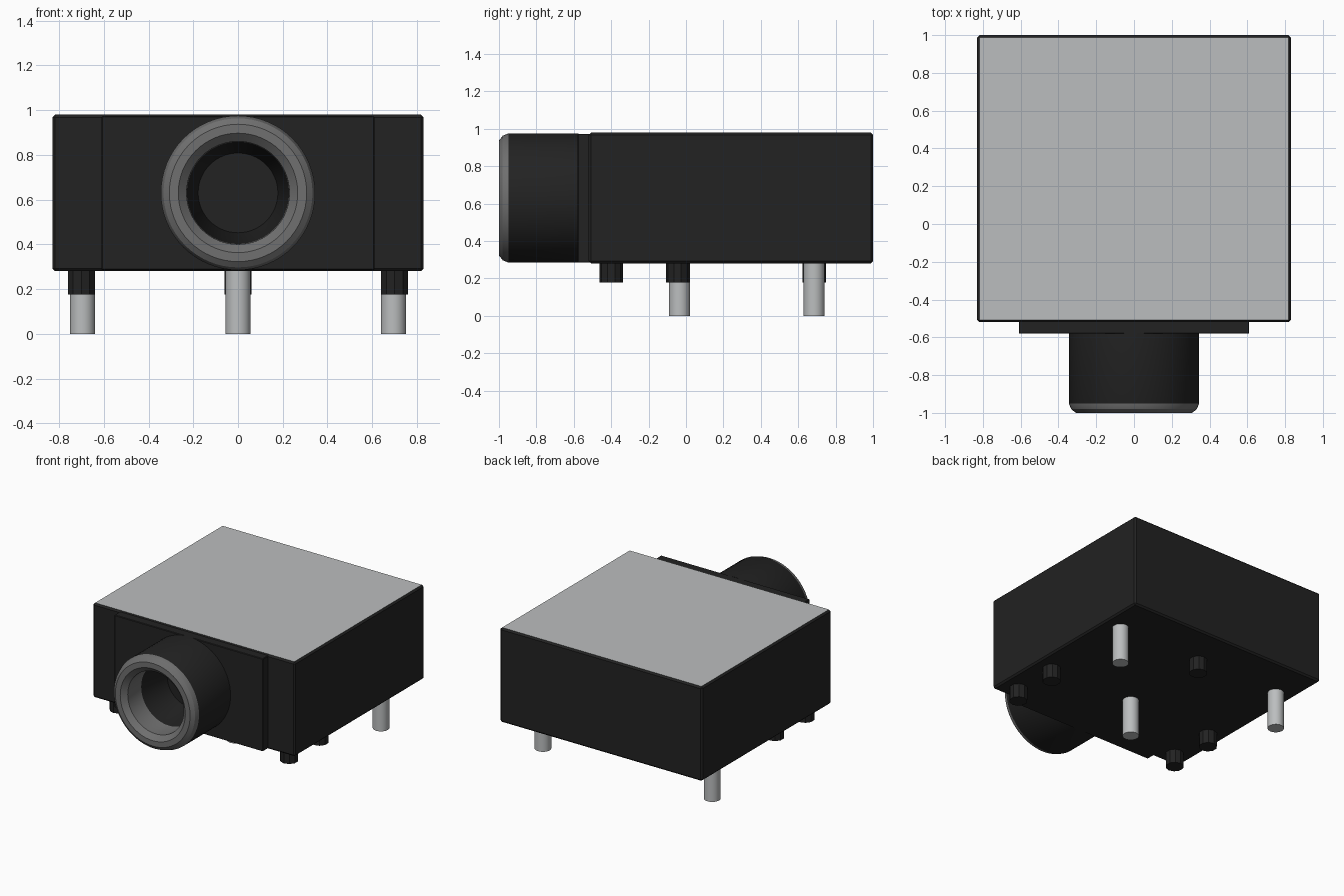
import bpy
import bmesh
import math
from mathutils import Matrix

cube = bpy.data.objects.get("Cube")
if cube:
    bpy.data.objects.remove(cube, do_unlink=True)


def material(name, color):
    m = bpy.data.materials.new(name)
    m.use_nodes = True
    m.diffuse_color = (*color, 1)
    m.node_tree.nodes["Principled BSDF"].inputs["Base Color"].default_value = (*color, 1)
    return m


BLACK = material("black plastic", (0.016, 0.016, 0.016))
GRAY = material("gray metal", (0.16, 0.16, 0.16))
SILVER = material("silver", (0.5, 0.515, 0.52))


def finish(name, bm, mats, smooth=False):
    bmesh.ops.recalc_face_normals(bm, faces=bm.faces)
    mesh = bpy.data.meshes.new(name)
    bm.to_mesh(mesh)
    bm.free()
    for m in mats:
        mesh.materials.append(m)
    ob = bpy.data.objects.new(name, mesh)
    bpy.context.collection.objects.link(ob)
    bpy.ops.object.select_all(action="DESELECT")
    ob.select_set(True)
    bpy.context.view_layer.objects.active = ob
    if smooth:
        bpy.ops.object.shade_smooth_by_angle(angle=math.radians(25))
    return ob


def box(name, lo, hi, bevel, mats):
    bm = bmesh.new()
    bmesh.ops.create_cube(bm, size=1)
    for v in bm.verts:
        v.co = [a if c < 0 else b for c, a, b in zip(v.co, lo, hi)]
    bmesh.ops.bevel(bm, geom=bm.edges[:], offset=bevel, segments=1, affect="EDGES")
    if len(mats) > 1:
        for f in bm.faces:
            f.normal_update()
            f.material_index = int(f.normal.z > 0.99)
    return finish(name, bm, mats)


def post(name, x, y, z0, z1, r, sides, mat, smooth):
    bm = bmesh.new()
    bmesh.ops.create_cone(bm, cap_ends=True, segments=sides, radius1=r, radius2=r,
                          depth=z1 - z0, matrix=Matrix.Translation((x, y, (z0 + z1) / 2)))
    return finish(name, bm, [mat], smooth)


def lathe_y(name, profile, z, mats, metal=(), sides=64):
    """Revolve (radius, y) points about a horizontal axis; cap where the ends are open."""
    bm = bmesh.new()
    rings = []
    for r, y in profile:
        angles = [math.tau * i / sides for i in range(sides)]
        rings.append([bm.verts.new((r * math.cos(a), y, z + r * math.sin(a))) for a in angles])
    for k in range(len(rings) - 1):
        a, b = rings[k], rings[k + 1]
        for i in range(sides):
            j = (i + 1) % sides
            f = bm.faces.new((a[i], a[j], b[j], b[i]))
            f.material_index = int(k in metal)
    bm.faces.new(rings[0])
    bm.faces.new(rings[-1])
    return finish(name, bm, mats, True)


AXIS = 0.63

# Housing with silver top, and the raised front plate
body = box("housing", (-0.83, -0.52, 0.28), (0.83, 1, 0.98), 0.012, [BLACK, SILVER])
plate = box("front_plate", (-0.61, -0.58, 0.285), (0.61, -0.51, 0.973), 0.004, [BLACK])

# Clearance for the socket behind the plate
cutter = lathe_y("bore_cutter", [(0.2, -0.7), (0.2, -0.25)], AXIS, [BLACK])
cutter.hide_render = True
for ob in (body, plate):
    bpy.context.view_layer.objects.active = ob
    mod = ob.modifiers.new("bore", "BOOLEAN")
    mod.operation = "DIFFERENCE"
    mod.solver = "EXACT"
    mod.object = cutter
    bpy.ops.object.modifier_apply(modifier=mod.name)
bpy.data.objects.remove(cutter, do_unlink=True)

# Barrel: outer wall, rounded metal lip, metal sleeve, tapering bore
barrel_profile = [
    (0.345, -0.575), (0.345, -0.95), (0.333, -0.98), (0.307, -1.0),
    (0.267, -1.0), (0.23, -0.965), (0.228, -0.81), (0.12, -0.3),
]
lathe_y("barrel", barrel_profile, AXIS, [BLACK, GRAY], metal=range(1, 6))

# Locating pegs
pegs = [(s * 0.7, y) for s in (-1, 1) for y in (-0.4, -0.045)] + [(0, 0.685)]
for n, (x, y) in enumerate(pegs, 1):
    post(f"locating_peg_{n}", x, y, 0.177, 0.3, 0.063, 10, BLACK, False)

# Metal contact pins
for n, (x, y) in enumerate([(-0.695, 0.685), (0.695, 0.685), (0, -0.035)], 1):
    post(f"contact_pin_{n}", x, y, 0, 0.3, 0.056, 32, SILVER, True)
